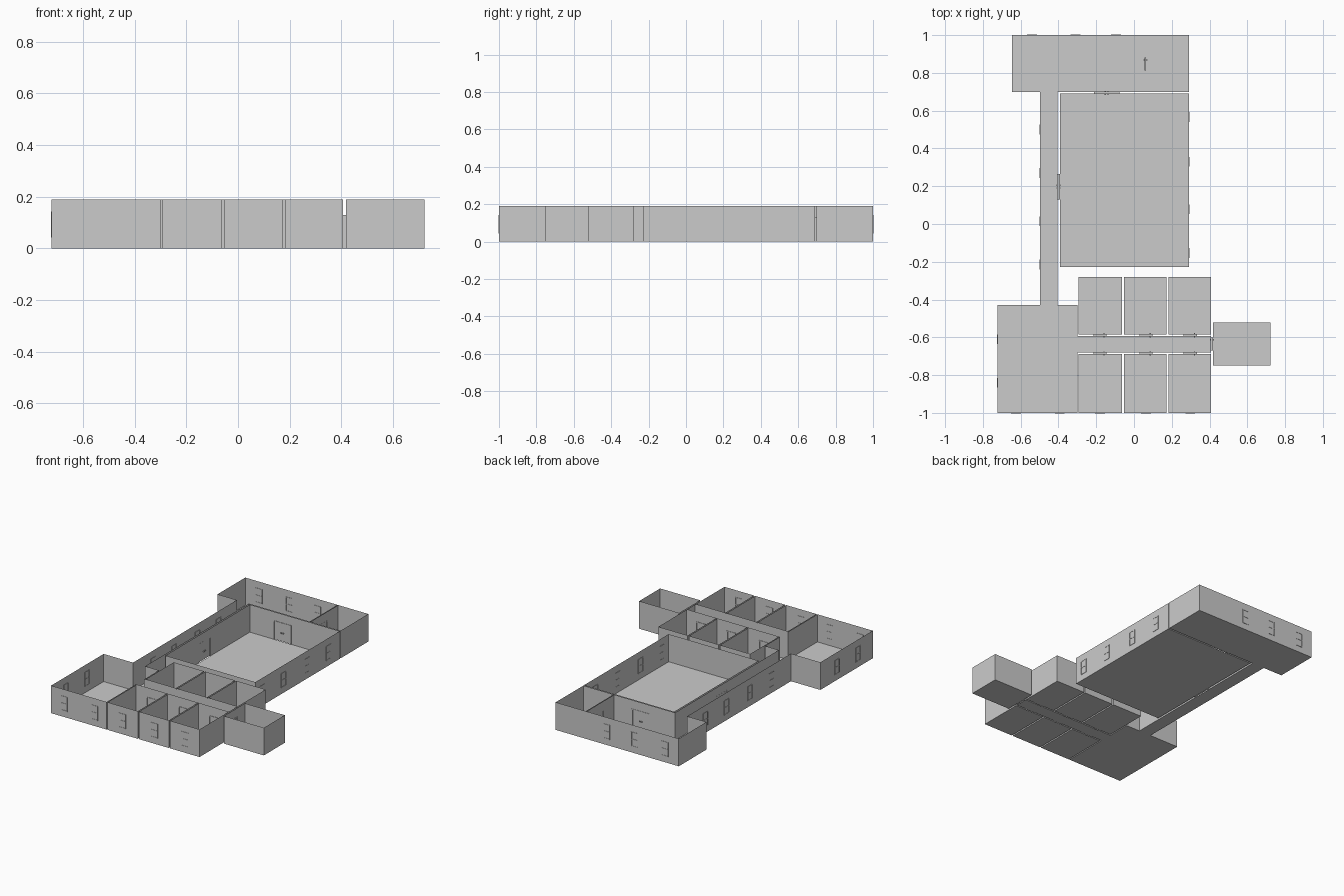
import bpy, bmesh
from mathutils import Vector

if "Cube" in bpy.data.objects:
    bpy.data.objects.remove(bpy.data.objects["Cube"])

H = 0.19                    # wall height
WIN_Z = (0.043, 0.142)      # window sill and head
DOOR_H = 0.13

# openings: (x, y, direction of wall, width, z0, z1)
windows = [(x, -1.0, 'x') for x in (-0.625, -0.393, -0.18, 0.064, 0.298)]
windows += [(x, 1.0, 'x') for x in (-0.54, -0.31, -0.095)]
windows += [(0.292, y, 'y') for y in (-0.153, 0.078, 0.33, 0.566)]
windows += [(-0.498, y, 'y') for y in (-0.215, 0.015, 0.27, 0.5)]
windows += [(-0.722, y, 'y') for y in (-0.84, -0.61)]
single_doors = [(x, y, 'x') for y in (-0.589, -0.685) for x in (-0.18, 0.064, 0.298)]
single_doors += [(0.4125, -0.635, 'y'), (0.06, 0.847, 'y')]
double_doors = [(-0.145, 0.694, 'x'), (-0.3995, 0.198, 'y')]
openings = [(*w, 0.052, *WIN_Z) for w in windows]
openings += [(*d, 0.07, 0, DOOR_H) for d in single_doors]
openings += [(*d, 0.135, 0, DOOR_H) for d in double_doors]


def finish(bm, name):
    bmesh.ops.remove_doubles(bm, verts=bm.verts, dist=1e-5)
    me = bpy.data.meshes.new(name)
    bm.to_mesh(me)
    bm.free()
    ob = bpy.data.objects.new(name, me)
    bpy.context.collection.objects.link(ob)
    return ob


def wall(bm, p, q):
    """Thin wall from p to q, leaving out every opening that lies on it."""
    p, q = Vector(p), Vector(q)
    length = (q - p).length
    d = (q - p) / length
    axis = 'x' if abs(d.x) > 0.5 else 'y'

    def quad(a, b, z0, z1):
        if b - a > 1e-5 and z1 - z0 > 1e-5:
            pts = [(a, z0), (b, z0), (b, z1), (a, z1)]
            bm.faces.new([bm.verts.new((*(p + d * t), z)) for t, z in pts])

    holes = []
    for x, y, ax, w, z0, z1 in openings:
        r = Vector((x, y)) - p
        t = r.dot(d)
        if ax == axis and abs(r.cross(d)) < 0.007 and w / 2 < t < length - w / 2:
            holes.append((t - w / 2, t + w / 2, z0, z1))
    start = 0
    for a, b, z0, z1 in sorted(holes):
        quad(start, a, 0, H)
        quad(a, b, 0, z0)
        quad(a, b, z1, H)
        start = b
    quad(start, length, 0, H)


def room(name, pts):
    """Floor plus walls around an outline."""
    bm = bmesh.new()
    bm.faces.new([bm.verts.new((x, y, 0)) for x, y in pts])
    for a, b in zip(pts, pts[1:] + pts[:1]):
        wall(bm, a, b)
    finish(bm, name)


def rect(x0, x1, y0, y1):
    return [(x0, y0), (x1, y0), (x1, y1), (x0, y1)]


def bar(bm, place, u0, u1, z0, z1, depth):
    """Box at an opening: u runs along the wall, depth runs across it."""
    x, y, axis = place
    u, s = (u0 + u1) / 2, Vector((u1 - u0, depth, z1 - z0))
    c = Vector((x + u, y, (z0 + z1) / 2))
    if axis == 'y':
        c = Vector((x, y + u, c.z))
        s.x, s.y = s.y, s.x
    for v in bmesh.ops.create_cube(bm, size=1)['verts']:
        v.co = Vector(a * b for a, b in zip(v.co, s)) + c


# lobby, long corridor, side corridor and north rooms share one outline
room("lobby_and_corridors", [
    (-0.722, -1), (-0.30, -1), (-0.30, -0.681), (0.407, -0.681), (0.407, -0.593),
    (-0.30, -0.593), (-0.30, -0.43), (-0.406, -0.43), (-0.406, 0.699), (0.292, 0.699),
    (0.292, 1), (-0.645, 1), (-0.645, 0.699), (-0.498, 0.699), (-0.498, -0.43), (-0.722, -0.43)])
room("main_hall", rect(-0.393, 0.292, -0.228, 0.69))
room("east_room", rect(0.418, 0.722, -0.75, -0.522))
for i, (x0, x1) in enumerate([(-0.293, -0.063), (-0.053, 0.173), (0.183, 0.407)]):
    room(f"north_side_room_{i + 1}", rect(x0, x1, -0.585, -0.28))
    room(f"south_side_room_{i + 1}", rect(x0, x1, -1, -0.689))

# partition in the north wing, two skins
bm = bmesh.new()
for x in (0.057, 0.063):
    wall(bm, (x, 0.699), (x, 1))
finish(bm, "partition")

# windows: frame, middle rail and pane
bm = bmesh.new()
z0, z1 = WIN_Z
for w in windows:
    h, f, dep = 0.026, 0.004, 0.005
    bar(bm, w, -h, -h + f, z0, z1, dep)
    bar(bm, w, h - f, h, z0, z1, dep)
    for z in (z0, (z0 + z1 - f) / 2, z1 - f):
        bar(bm, w, -h + f, h - f, z, z + f, dep)
    for a, b in ((z0 + f, (z0 + z1 - f) / 2), ((z0 + z1 + f) / 2, z1 - f)):
        bar(bm, w, -h + f, h - f, a, b, 0.001)
finish(bm, "windows")

# doors: frame, one or two leaves, handles
bm = bmesh.new()
for places, h, leaves in ((single_doors, 0.035, 1), (double_doors, 0.0675, 2)):
    for d in places:
        f, dep = 0.006, (0.007 if d[0] == 0.06 else 0.014)
        bar(bm, d, -h, -h + f, 0, DOOR_H, dep)
        bar(bm, d, h - f, h, 0, DOOR_H, dep)
        bar(bm, d, -h + f, h - f, DOOR_H - f, DOOR_H, dep)
        step = (2 * h - 2 * f) / leaves
        for i in range(leaves):
            a = -h + f + i * step
            bar(bm, d, a + 0.001, a + step - 0.001, 0.001, DOOR_H - f - 0.001, 0.005)
            k = a + 0.007 if i == 1 else a + step - 0.007
            bar(bm, d, k - 0.003, k + 0.003, 0.056, 0.062, 0.022)
finish(bm, "doors")
